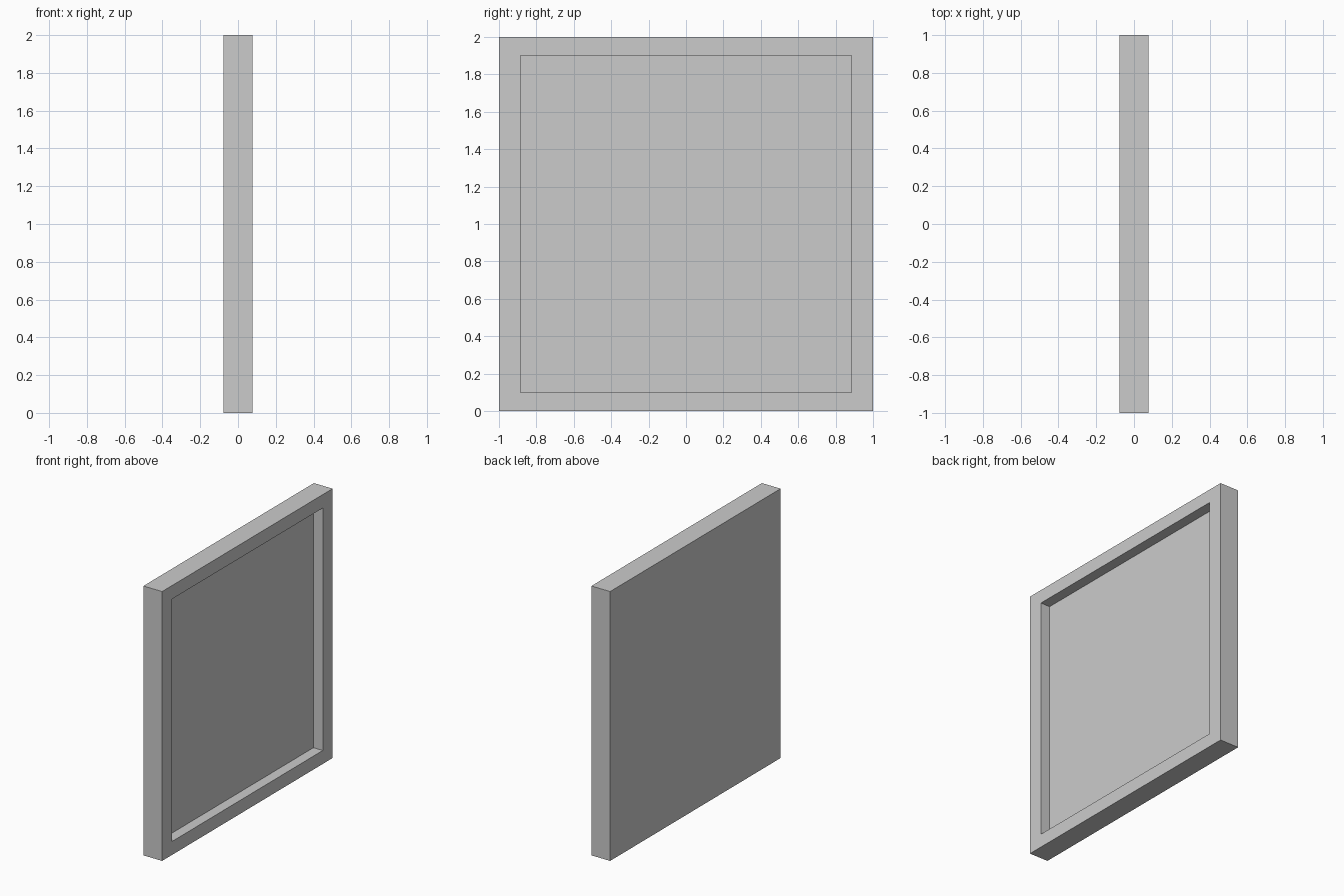
import bpy, bmesh
from mathutils import Vector

if "Cube" in bpy.data.objects:
    bpy.data.objects.remove(bpy.data.objects["Cube"])

HALF_T = 0.077              # half thickness along x
OPEN_Y, OPEN_Z = 0.885, 0.90  # half size of the recess opening
FLOOR_X = 0.0               # recess floor

# Slab standing on the ground
bm = bmesh.new()
bmesh.ops.create_cube(bm, size=2)
bmesh.ops.scale(bm, vec=Vector((HALF_T, 1, 1)), verts=bm.verts)

# Rim around the +x face
face = max(bm.faces, key=lambda f: f.calc_center_median().x)
bmesh.ops.inset_region(bm, faces=[face], thickness=0.1)
for v in face.verts:
    v.co.y = OPEN_Y if v.co.y > 0 else -OPEN_Y
    v.co.z = OPEN_Z if v.co.z > 0 else -OPEN_Z

# Sunken panel
inner = bmesh.ops.extrude_discrete_faces(bm, faces=[face])["faces"][0]
for v in inner.verts:
    v.co.x = FLOOR_X

bmesh.ops.translate(bm, vec=Vector((0, 0, 1)), verts=bm.verts)
bmesh.ops.recalc_face_normals(bm, faces=bm.faces)
mesh = bpy.data.meshes.new("framed_panel")
bm.to_mesh(mesh)
bm.free()
bpy.context.collection.objects.link(bpy.data.objects.new("framed_panel", mesh))
